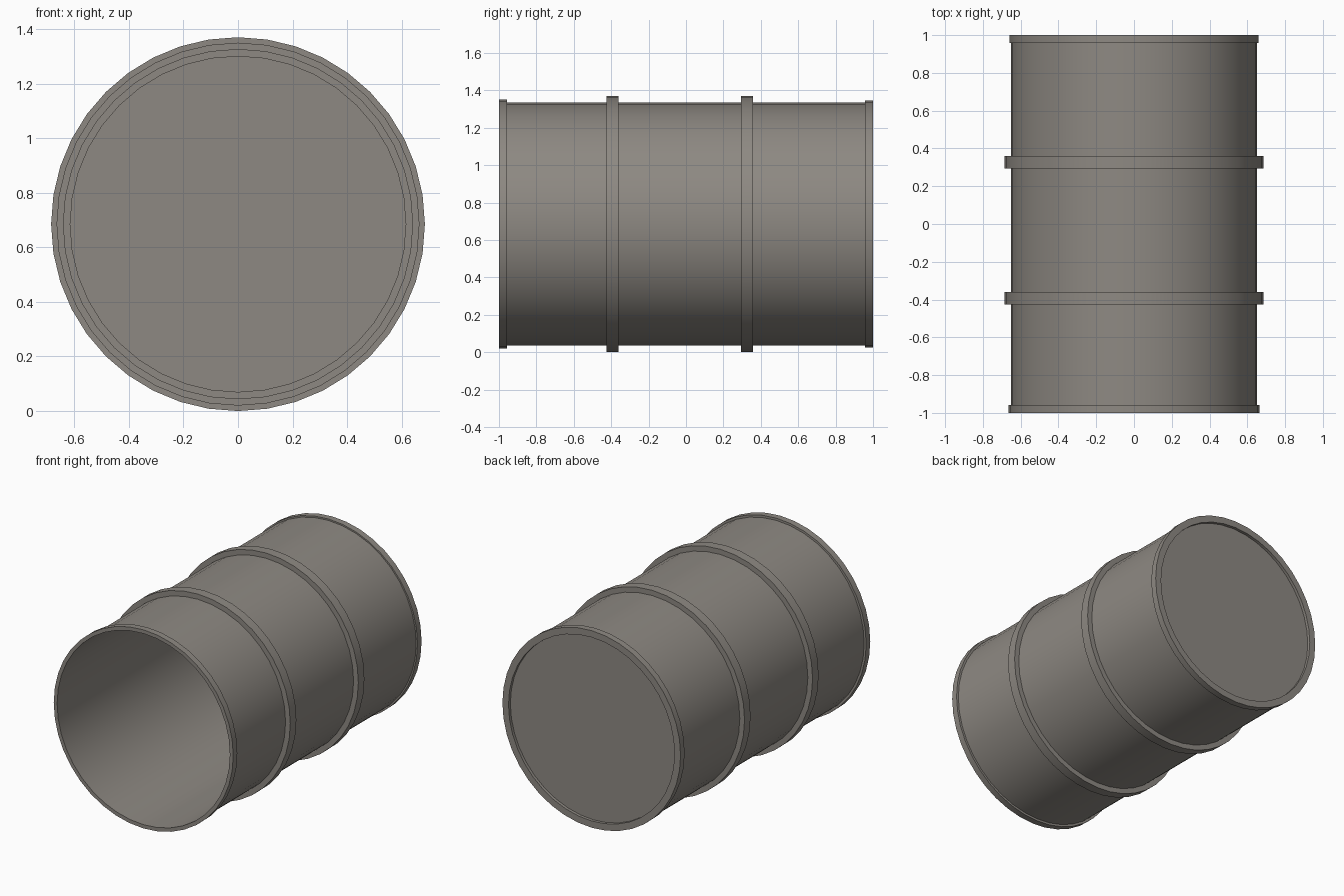
import bpy
import math

SIDES = 40
RADIUS = 0.685   # hoop radius, which also sets the axis height

cube = bpy.data.objects.get("Cube")
if cube:
    bpy.data.objects.remove(cube, do_unlink=True)

metal = bpy.data.materials.new("warm_grey_metal")
metal.use_nodes = True
colour = (0.27, 0.25, 0.225, 1)
metal.diffuse_color = colour
metal.node_tree.nodes["Principled BSDF"].inputs["Base Color"].default_value = colour


def lathe(name, profile, closed=True):
    """Turn (radius, y) points around the lying axis; a radius of 0 makes a pole."""
    verts, rings, faces = [], [], []
    for r, y in profile:
        count = SIDES if r > 0 else 1
        start = len(verts)
        for i in range(count):
            a = math.tau * i / SIDES
            verts.append((r * math.cos(a), y, RADIUS + r * math.sin(a)))
        rings.append([start + i % count for i in range(SIDES)])
    pairs = list(zip(rings, rings[1:]))
    if closed:
        pairs.append((rings[-1], rings[0]))
    for a, b in pairs:
        for i in range(SIDES):
            j = (i + 1) % SIDES
            face = dict.fromkeys((a[i], b[i], b[j], a[j]))
            faces.append(tuple(face))
    mesh = bpy.data.meshes.new(name)
    mesh.from_pydata(verts, [], faces)
    mesh.materials.append(metal)
    obj = bpy.data.objects.new(name, mesh)
    bpy.context.collection.objects.link(obj)
    bpy.ops.object.select_all(action="DESELECT")
    obj.select_set(True)
    bpy.context.view_layer.objects.active = obj
    bpy.ops.object.shade_smooth_by_angle(angle=math.radians(30))
    return obj


def band(name, inner, outer, y0, y1):
    return lathe(name, [(inner, y0), (outer, y0), (outer, y1), (inner, y1)])


# Open-fronted shell: outer wall, back edge with recessed lid, inner floor and wall
lathe("barrel_shell", [
    (0.64, -0.99), (0.65, -0.99), (0.65, 0.99), (0.615, 0.99),
    (0.615, 0.98), (0, 0.98),
], closed=False)
lathe("barrel_lining", [(0, 0.965), (0.64, 0.965), (0.64, -0.99)], closed=False)

# End rims
band("front_rim", 0.64, 0.665, -1, -0.957)
band("back_rim", 0.615, 0.66, 0.957, 1)

# Rolling hoops
for name, y in (("front_hoop", -0.393), ("back_hoop", 0.327)):
    band(name, 0.645, RADIUS, y - 0.032, y + 0.032)
